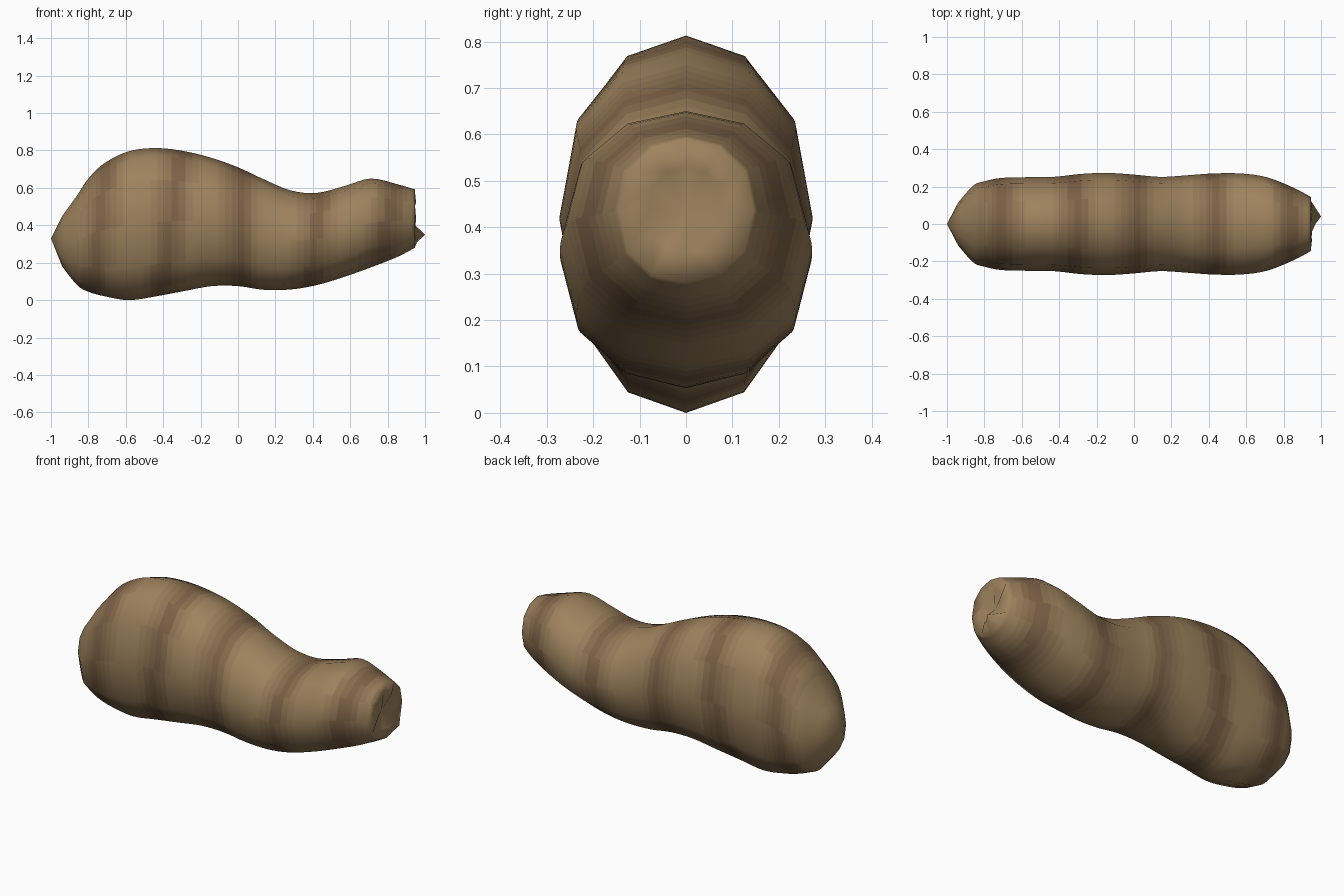
import bpy, bmesh, math

if "Cube" in bpy.data.objects:
    bpy.data.objects.remove(bpy.data.objects["Cube"])

# Body stations: x, bottom z, top z, half width
STATIONS = [
    (-0.94, 0.18, 0.45, 0.115), (-0.86, 0.08, 0.56, 0.205), (-0.80, 0.045, 0.65, 0.228),
    (-0.71, 0.02, 0.735, 0.246), (-0.58, 0.0, 0.797, 0.25), (-0.43, 0.022, 0.813, 0.252),
    (-0.28, 0.05, 0.795, 0.268), (-0.14, 0.075, 0.76, 0.273), (0.0, 0.075, 0.71, 0.264),
    (0.14, 0.055, 0.645, 0.252), (0.28, 0.057, 0.587, 0.26), (0.42, 0.08, 0.573, 0.27),
    (0.57, 0.125, 0.61, 0.27), (0.71, 0.175, 0.65, 0.25), (0.85, 0.23, 0.62, 0.195),
    (0.945, 0.28, 0.592, 0.145)]
SIDES = 12
STEPS = 4


def spline(p0, p1, p2, p3, t):
    return tuple(0.5 * (2*b + (c - a)*t + (2*a - 5*b + 4*c - d)*t*t + (3*b - a - 3*c + d)*t**3)
                 for a, b, c, d in zip(p0, p1, p2, p3))


def ring(bm, x, lo, hi, w):
    mid, h = (lo + hi) / 2, (hi - lo) / 2
    verts = []
    for i in range(SIDES):
        a = math.tau * i / SIDES
        c = math.cos(a)
        z = mid + h * math.copysign(abs(c) ** 0.82, c)
        verts.append(bm.verts.new((x, w * math.sin(a), max(0.0, z))))
    return verts


def bridge(bm, a, b):
    for i in range(SIDES):
        j = (i + 1) % SIDES
        bm.faces.new((a[i], a[j], b[j], b[i]))


def fan(bm, loop, tip):
    for i in range(SIDES):
        bm.faces.new((loop[i], loop[(i + 1) % SIDES], tip))


bm = bmesh.new()

# Lofted body
sections = []
n = len(STATIONS)
for k in range(n - 1):
    pts = [STATIONS[min(max(k + o, 0), n - 1)] for o in (-1, 0, 1, 2)]
    sections += [spline(*pts, s / STEPS) for s in range(STEPS)]
sections.append(STATIONS[-1])
rings = [ring(bm, *s) for s in sections]
for a, b in zip(rings, rings[1:]):
    bridge(bm, a, b)

# Pointed tail end
fan(bm, rings[0], bm.verts.new((-1.0, 0.0, 0.33)))

# Puckered, dented end with one protruding lower fold
inner = ring(bm, 0.94, 0.345, 0.53, 0.08)
for i, v in enumerate(inner):
    v.co.x += 0.012 if i % 2 else -0.012
inner[5].co = (1.0, 0.04, 0.35)
inner[6].co.x = 0.97
bridge(bm, rings[-1], inner)
fan(bm, inner, bm.verts.new((0.915, 0.0, 0.43)))
bmesh.ops.recalc_face_normals(bm, faces=bm.faces)

# Soft darker bands in the creases, stepped over several tones
LIGHT, DARK, TONES = (0.34, 0.225, 0.11), (0.17, 0.095, 0.05), 6
for f in bm.faces:
    c = f.calc_center_median()
    f.smooth = True
    amount = 0.0
    for x0, tilt, zref in ((-0.74, 0.12, 0.4), (-0.36, 0.14, 0.4), (0.01, 0.0, 0.4),
                           (0.42, 0.1, 0.4), (0.80, 0.2, 0.4)):
        d = (c.x - x0 - tilt * (c.z - zref)) / 0.075
        amount = max(amount, 0.8 * math.exp(-d * d))
    f.material_index = round(amount * (TONES - 1))

mesh = bpy.data.meshes.new("lumpy_body")
bm.to_mesh(mesh)
bm.free()
body = bpy.data.objects.new("lumpy_body", mesh)
bpy.context.collection.objects.link(body)
for i in range(TONES):
    t = i / (TONES - 1)
    mat = bpy.data.materials.new(f"brown_tone_{i}")
    mat.diffuse_color = (*[a + (b - a) * t for a, b in zip(LIGHT, DARK)], 1)
    mat.use_nodes = True
    mat.node_tree.nodes["Principled BSDF"].inputs["Base Color"].default_value = mat.diffuse_color
    mesh.materials.append(mat)
